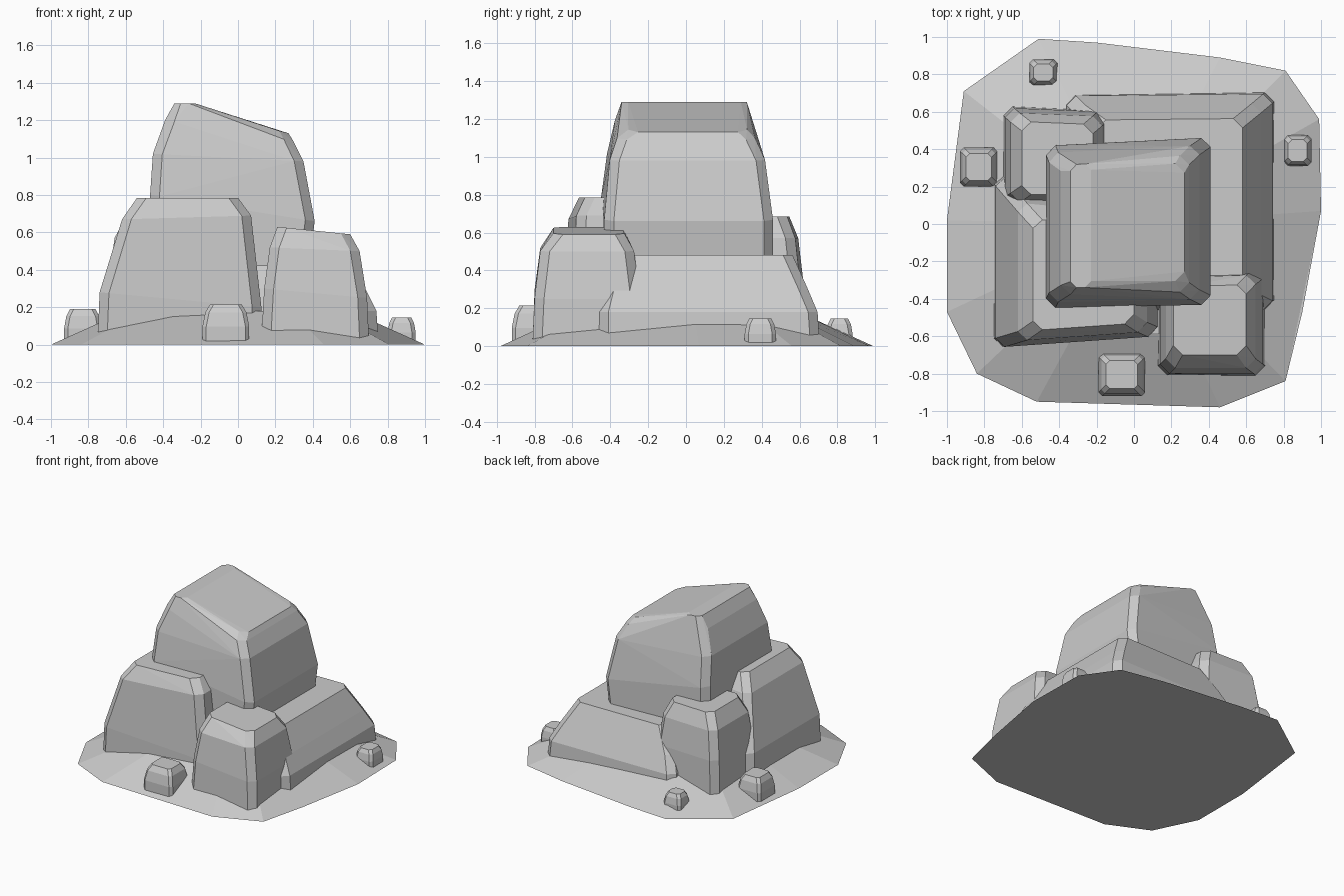
import bpy, bmesh, math


def hull_object(name, points):
    """Faceted solid wrapped around a set of guide points."""
    bm = bmesh.new()
    verts = [bm.verts.new(p) for p in points]
    res = bmesh.ops.convex_hull(bm, input=verts)
    junk = [g for g in set(res["geom_interior"] + res["geom_unused"])
            if isinstance(g, bmesh.types.BMVert)]
    bmesh.ops.delete(bm, geom=junk, context='VERTS')
    bmesh.ops.dissolve_limit(bm, angle_limit=math.radians(1.5),
                             verts=bm.verts[:], edges=bm.edges[:])
    bmesh.ops.recalc_face_normals(bm, faces=bm.faces[:])
    mesh = bpy.data.meshes.new(name)
    bm.to_mesh(mesh)
    bm.free()
    obj = bpy.data.objects.new(name, mesh)
    bpy.context.collection.objects.link(obj)
    return obj


def rock(name, rings, cut=0.05, front=0.0, back=0.0):
    """Stacked corner-cut rectangles: (z left, z right, x0, x1, y0, y1).
    front/back skew those edges in plan."""
    pts = []
    for zl, zr, x0, x1, y0, y1 in rings:
        c = min(cut, (x1 - x0) * 0.3)
        cx = (x0 + x1) / 2
        for x, y, k in ((x0 + c, y0, front), (x1 - c, y0, front),
                        (x1, y0 + c, front), (x1, y1 - c, back),
                        (x1 - c, y1, back), (x0 + c, y1, back),
                        (x0, y1 - c, back), (x0, y0 + c, front)):
            z = zl + (zr - zl) * (x - x0) / (x1 - x0)
            pts.append((x, y + k * (x - cx), z))
    return hull_object(name, pts)


# Sloping ground skirt
outline = [(-0.51, 0.99), (-0.2, 0.97), (0.46, 0.89), (0.81, 0.82), (0.99, 0.56),
           (1.0, 0.07), (0.9, -0.47), (0.81, -0.84), (0.46, -0.98), (0.0, -0.95),
           (-0.52, -0.95), (-0.84, -0.80), (-1.0, -0.47), (-1.0, 0.02), (-0.91, 0.71)]
hull_object("ground_skirt", [(x, y, 0) for x, y in outline]
            + [(x * 0.6, y * 0.6, 0.18) for x, y in outline])

# Crowning boulder with a slanted top
rock("top_boulder", [
    (0.42, 0.42, -0.47, 0.38, -0.44, 0.44),
    (0.80, 0.66, -0.47, 0.41, -0.44, 0.44),
    (1.02, 0.98, -0.455, 0.35, -0.41, 0.40),
    (1.20, 1.09, -0.39, 0.295, -0.37, 0.35),
    (1.29, 1.13, -0.34, 0.27, -0.31, 0.31),
    (1.29, 1.29, -0.34, -0.23, -0.34, 0.32)], 0.05, 0.02, 0.05)

# Large boulder at the front left
rock("front_left_boulder", [
    (0.03, 0.03, -0.75, 0.13, -0.63, 0.22),
    (0.28, 0.20, -0.74, 0.125, -0.63, 0.21),
    (0.67, 0.69, -0.62, 0.07, -0.60, 0.08),
    (0.785, 0.785, -0.54, 0.0, -0.55, 0.0)], 0.05, 0.07, -0.1)

# Smaller boulder at the front right
rock("front_right_boulder", [
    (0.03, 0.03, 0.125, 0.70, -0.81, -0.25),
    (0.30, 0.25, 0.14, 0.69, -0.80, -0.25),
    (0.52, 0.50, 0.17, 0.65, -0.77, -0.28),
    (0.63, 0.59, 0.21, 0.60, -0.70, -0.33)], 0.05, 0.0, 0.03)

# Long low slab at the back right
rock("back_slab", [
    (0.03, 0.03, -0.37, 0.75, -0.46, 0.70),
    (0.18, 0.18, -0.36, 0.74, -0.46, 0.69),
    (0.30, 0.30, -0.31, 0.68, -0.43, 0.64),
    (0.48, 0.48, -0.2, 0.58, -0.36, 0.56)], 0.05, 0.0, 0.01)

# Boulder at the back left
rock("back_left_boulder", [
    (0.03, 0.03, -0.70, -0.14, 0.09, 0.62),
    (0.35, 0.35, -0.69, -0.145, 0.10, 0.61),
    (0.57, 0.57, -0.66, -0.17, 0.12, 0.585),
    (0.685, 0.685, -0.60, -0.22, 0.16, 0.54)], 0.05, 0.02, -0.04)

# Loose stones around the foot
stones = {"front": (-0.19, 0.06, -0.92, -0.69, 0.215),
          "left": (-0.93, -0.73, 0.20, 0.41, 0.19),
          "right": (0.80, 0.95, 0.31, 0.475, 0.145),
          "back": (-0.56, -0.41, 0.74, 0.88, 0.145)}
for side, (x0, x1, y0, y1, h) in stones.items():
    a = (x1 - x0) * 0.06
    b = (x1 - x0) * 0.16
    rock(side + "_stone", [
        (0.02, 0.02, x0, x1, y0, y1),
        (h * 0.45, h * 0.45, x0, x1, y0, y1),
        (h * 0.8, h * 0.8, x0 + a, x1 - a, y0 + a, y1 - a),
        (h, h, x0 + b, x1 - b, y0 + b, y1 - b)], 0.02)
